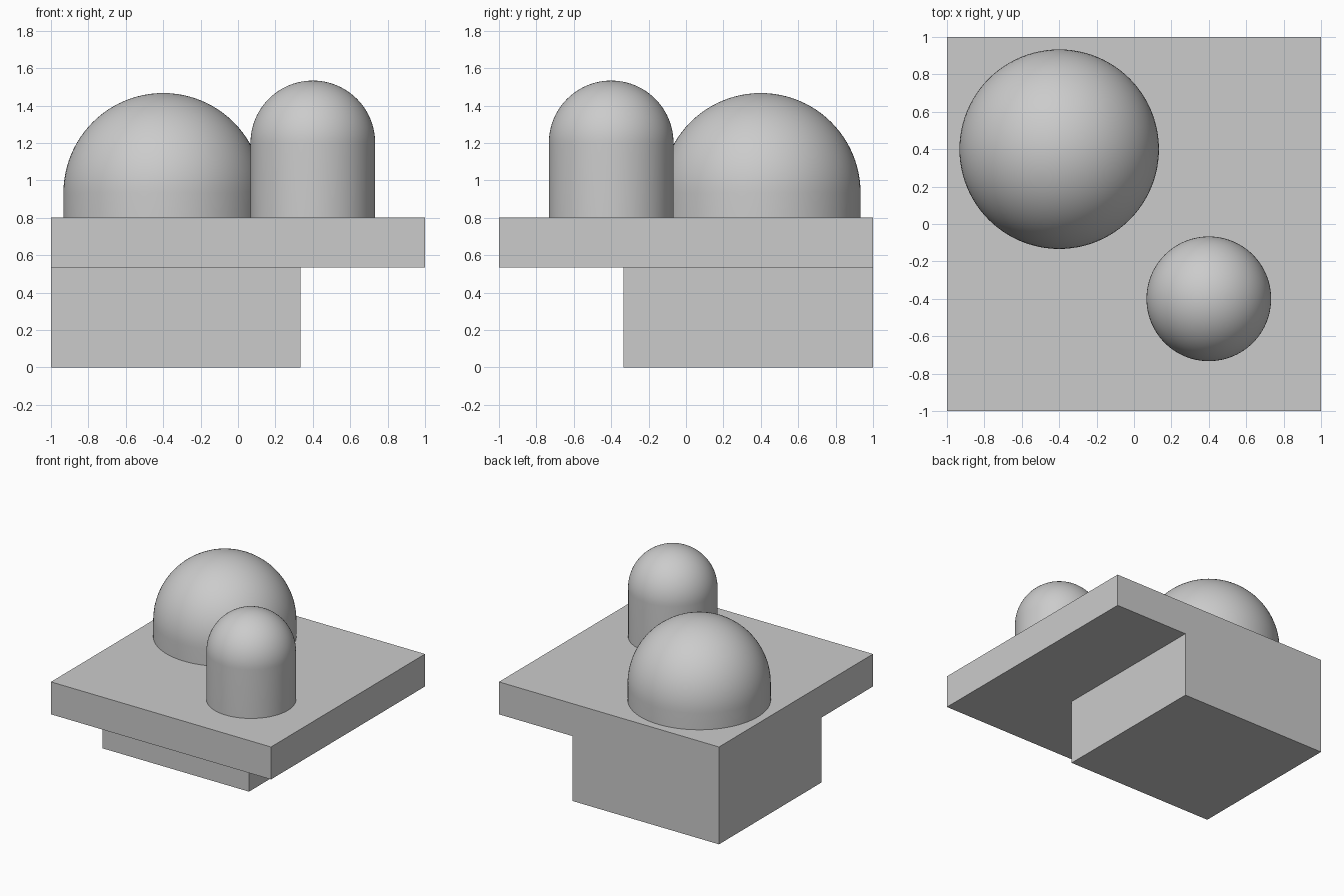
import bpy
import bmesh
from math import sin, cos, pi, tau
from mathutils import Matrix, Vector

cube = bpy.data.objects.get("Cube")
if cube:
    bpy.data.objects.remove(cube, do_unlink=True)

UNIT = 2 / 15            # model grid step
SLAB_BOTTOM = 4 * UNIT
SLAB_TOP = 6 * UNIT
STEP = 2.5 * UNIT        # where the foot ends, off centre

grey = bpy.data.materials.new("plain grey")
grey.use_nodes = True
colour = (0.6, 0.6, 0.6, 1)
grey.diffuse_color = colour
grey.node_tree.nodes["Principled BSDF"].inputs["Base Color"].default_value = colour


def finish(bm, name):
    bmesh.ops.recalc_face_normals(bm, faces=bm.faces)
    mesh = bpy.data.meshes.new(name)
    bm.to_mesh(mesh)
    bm.free()
    mesh.materials.append(grey)
    obj = bpy.data.objects.new(name, mesh)
    bpy.context.collection.objects.link(obj)
    return obj


def stepped_base():
    """Square slab with a smaller foot extruded down from its back right corner."""
    bm = bmesh.new()
    height = SLAB_TOP - SLAB_BOTTOM
    bmesh.ops.create_cube(bm, size=1, matrix=Matrix.Translation((0, 0, SLAB_BOTTOM + height / 2))
                          @ Matrix.Diagonal((2, 2, height, 1)))
    for point, normal in (((STEP, 0, 0), (1, 0, 0)), ((0, -STEP, 0), (0, 1, 0))):
        bmesh.ops.bisect_plane(bm, geom=bm.verts[:] + bm.edges[:] + bm.faces[:],
                               plane_co=point, plane_no=normal)
    bm.normal_update()
    foot = next(f for f in bm.faces if f.normal.z < -0.9
                and f.calc_center_median().x < STEP and f.calc_center_median().y > -STEP)
    lower = bmesh.ops.extrude_discrete_faces(bm, faces=[foot])["faces"][0]
    bmesh.ops.translate(bm, verts=lower.verts[:], vec=(0, 0, -SLAB_BOTTOM))
    bmesh.ops.remove_doubles(bm, verts=bm.verts[:], dist=0.0001)
    # Merge coplanar pieces so the sides are single flat faces
    bmesh.ops.dissolve_limit(bm, angle_limit=0.01, verts=bm.verts[:], edges=bm.edges[:])
    return finish(bm, "stepped_base")


def domed_post(name, x, y, radius, straight, segments=96, rings=24):
    """Round post with a hemispherical cap, revolved from its profile."""
    bm = bmesh.new()
    shoulder = SLAB_TOP + straight
    profile = [Vector((x + radius, y, SLAB_TOP))]
    for i in range(rings + 1):
        a = i / rings * pi / 2
        profile.append(Vector((x + radius * cos(a), y, shoulder + radius * sin(a))))
    verts = [bm.verts.new(p) for p in profile]
    edges = [bm.edges.new(pair) for pair in zip(verts, verts[1:])]
    bmesh.ops.spin(bm, geom=verts + edges, cent=(x, y, 0), axis=(0, 0, 1),
                   angle=tau, steps=segments)
    bmesh.ops.remove_doubles(bm, verts=bm.verts[:], dist=0.0001)
    for face in bm.faces:
        face.smooth = True
    return finish(bm, name)


stepped_base()
domed_post("wide_dome", -3 * UNIT, 3 * UNIT, 4 * UNIT, UNIT)
domed_post("narrow_domed_post", 3 * UNIT, -3 * UNIT, 2.5 * UNIT, 3 * UNIT)
